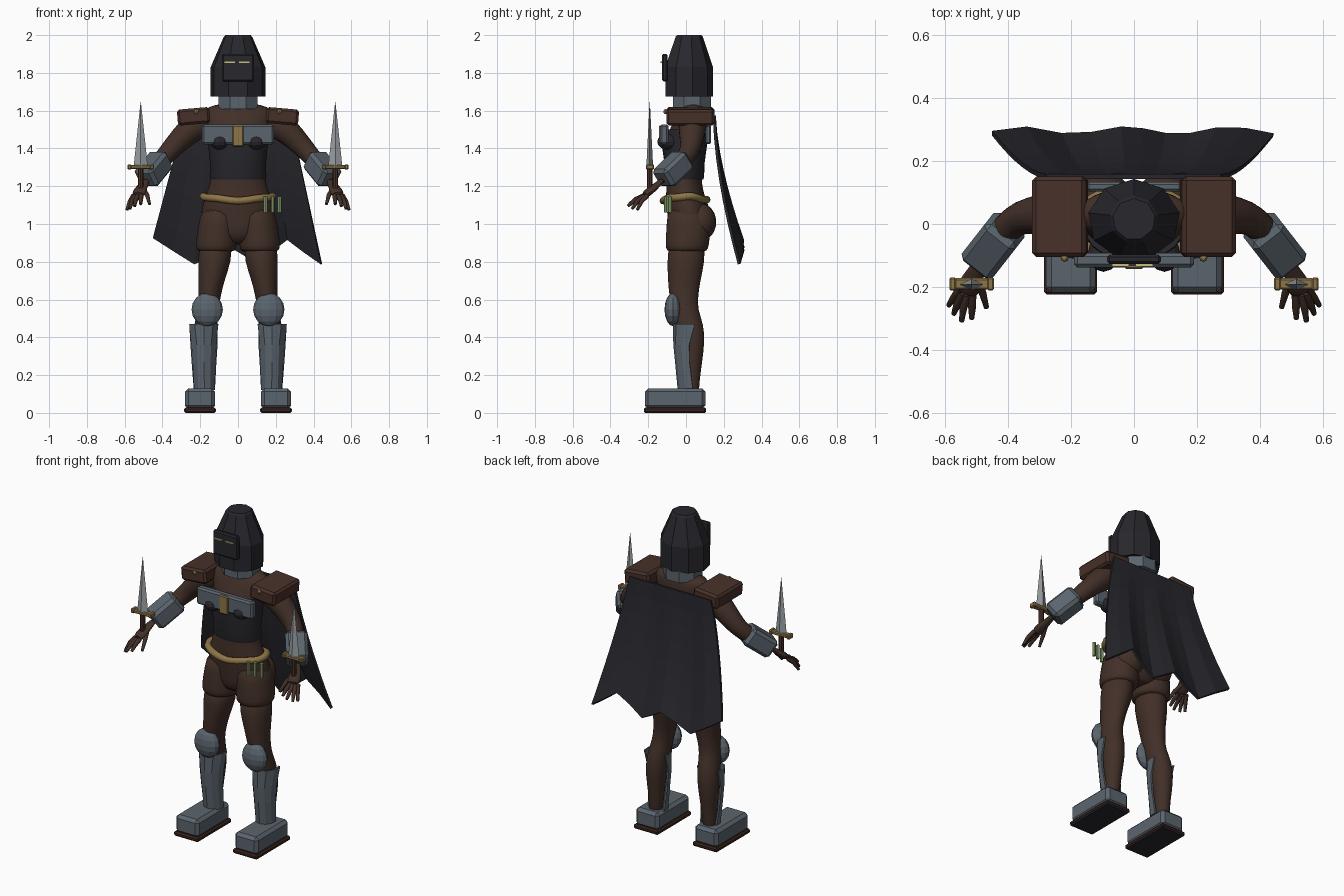
import bpy, bmesh
from math import sin, cos, pi, radians
from mathutils import Vector, Matrix

cube = bpy.data.objects.get("Cube")
if cube:
    bpy.data.objects.remove(cube)


def material(name, *rgb):
    m = bpy.data.materials.new(name)
    m.use_nodes = True
    m.diffuse_color = (*rgb, 1)
    m.node_tree.nodes["Principled BSDF"].inputs["Base Color"].default_value = (*rgb, 1)
    return m


dark = material("dark cloth", .020, .020, .026)
skin = material("brown skin", .054, .029, .021)
leather = material("brown leather", .064, .030, .022)
steel = material("grey steel", .105, .130, .155)
gold = material("gold", .27, .18, .065)
blade_mat = material("blade steel", .32, .34, .36)
green = material("green glass", .30, .43, .19)
glow = material("yellow glow", .60, .52, .20)
sole_mat = material("sole leather", .045, .018, .012)


def finish(name, bm, mat, mirror=False, smooth=False, bevel=0, subsurf=0, solid=0):
    bmesh.ops.recalc_face_normals(bm, faces=bm.faces[:])
    me = bpy.data.meshes.new(name)
    bm.to_mesh(me)
    bm.free()
    me.materials.append(mat)
    if smooth:
        me.polygons.foreach_set("use_smooth", [True] * len(me.polygons))
        me.set_sharp_from_angle(angle=radians(50))
    ob = bpy.data.objects.new(name, me)
    bpy.context.scene.collection.objects.link(ob)
    if solid:
        ob.modifiers.new("Thickness", "SOLIDIFY").thickness = solid
    if bevel:
        mod = ob.modifiers.new("Bevel", "BEVEL")
        mod.width, mod.segments = bevel, 1
    if subsurf:
        mod = ob.modifiers.new("Subdivide", "SUBSURF")
        mod.levels = mod.render_levels = subsurf
    if mirror:
        ob.modifiers.new("Mirror", "MIRROR")
    return ob


def skin_rings(bm, rings):
    rows = [[bm.verts.new(p) for p in r] for r in rings]
    n = len(rows[0])
    for a, b in zip(rows, rows[1:]):
        for i in range(n):
            bm.faces.new((a[i], a[(i + 1) % n], b[(i + 1) % n], b[i]))
    bm.faces.new(rows[0][::-1])
    bm.faces.new(rows[-1])


def loft(name, mat, sections, n=20, start=0, **kw):
    """Stack of ellipses: (z, centre x, centre y, radius x, radius y)."""
    bm = bmesh.new()
    angles = [start + 2 * pi * i / n for i in range(n)]
    skin_rings(bm, [[(cx + rx * cos(a), cy + ry * sin(a), z) for a in angles]
                    for z, cx, cy, rx, ry in sections])
    return finish(name, bm, mat, **kw)


def tube(name, mat, path, flat=1, n=12, **kw):
    """Round limb along (x, y, z, radius) points."""
    bm = bmesh.new()
    pts = [Vector(p[:3]) for p in path]
    rings = []
    for i, p in enumerate(pts):
        d = pts[min(i + 1, len(pts) - 1)] - pts[max(i - 1, 0)]
        q, r = d.to_track_quat("Z", "Y"), path[i][3]
        rings.append([p + q @ Vector((r * cos(2 * pi * k / n), r * flat * sin(2 * pi * k / n), 0))
                      for k in range(n)])
    skin_rings(bm, rings)
    return finish(name, bm, mat, smooth=True, **kw)


def box(name, mat, centre, size, rot=Matrix(), **kw):
    bm = bmesh.new()
    bmesh.ops.create_cube(bm, size=1, matrix=Matrix.Translation(centre) @ rot @ Matrix.Diagonal((*size, 1)))
    return finish(name, bm, mat, **kw)


def ball(name, mat, centre, radii, u=12, v=8, **kw):
    bm = bmesh.new()
    bmesh.ops.create_uvsphere(bm, u_segments=u, v_segments=v, radius=1,
                              matrix=Matrix.Translation(centre) @ Matrix.Diagonal((*radii, 1)))
    return finish(name, bm, mat, **kw)


soft = dict(smooth=True, subsurf=1)

# Body
loft("torso", skin, [(.89, 0, .02, .08, .08), (.95, 0, .02, .18, .115), (1.03, 0, .025, .205, .12),
                     (1.12, 0, .0, .187, .112), (1.2, 0, -.01, .15, .092), (1.3, 0, -.008, .14, .095),
                     (1.42, 0, -.005, .15, .11), (1.52, 0, .02, .17, .1), (1.6, 0, .035, .2, .08),
                     (1.64, 0, .04, .12, .06)], **soft)
ball("buttocks", skin, (.095, .075, 1.01), (.095, .085, .1), 20, 12, mirror=True, smooth=True)
loft("shorts_legs", skin, [(.852, .115, .005, .095, .1), (.865, .115, .005, .107, .113), (.91, .115, .008, .109, .118),
                           (1.0, .107, .015, .104, .118), (1.1, .09, .005, .1, .105)], mirror=True, **soft)
loft("legs", skin, [(.92, .117, .005, .09, .1), (.8, .124, 0, .09, .1), (.7, .14, -.01, .068, .087),
                    (.62, .15, -.012, .06, .077), (.55, .16, -.008, .056, .07), (.47, .17, .018, .062, .076),
                    (.38, .177, .034, .063, .066), (.28, .18, .032, .052, .056), (.16, .18, .03, .04, .04),
                    (.08, .19, .03, .04, .04)], mirror=True, **soft)
tube("arms", skin, [(.15, .035, 1.55, .075), (.23, .035, 1.52, .08), (.3, .03, 1.455, .066), (.36, .022, 1.39, .056),
                    (.4, -.005, 1.345, .05), (.45, -.07, 1.285, .045), (.495, -.135, 1.22, .03)],
     mirror=True, subsurf=1)

# Hands
tube("palms", skin, [(.485, -.12, 1.235, .025), (.5, -.15, 1.21, .027), (.52, -.19, 1.175, .04),
                     (.53, -.225, 1.15, .036)], flat=.55, mirror=True, subsurf=1)
for finger, base, mid, tip in (
        ("little", (.553, -.205, 1.15), (.572, -.235, 1.12), (.588, -.258, 1.075)),
        ("ring", (.545, -.22, 1.148), (.562, -.258, 1.12), (.572, -.285, 1.08)),
        ("middle", (.53, -.225, 1.148), (.542, -.27, 1.125), (.547, -.308, 1.095)),
        ("index", (.513, -.225, 1.15), (.514, -.268, 1.13), (.515, -.3, 1.105)),
        ("thumb", (.5, -.17, 1.185), (.48, -.22, 1.15), (.468, -.265, 1.105))):
    tube(finger + "_fingers", skin, [(*base, .013), (*mid, .012), (*tip, .008)], n=8, mirror=True)

# Hood, visor and collar
loft("hood", dark, [(1.675, 0, .013, .147, .13), (1.83, 0, .013, .147, .13), (1.99, 0, .015, .077, .075),
                    (2.0, 0, .015, .068, .066)], n=9, start=pi / 2)
box("visor", dark, (0, -.112, 1.828), (.17, .03, .146), bevel=.008)
for s, x in (("right", -.043), ("left", .033)):
    box(s + "_eye_slit", glow, (x, -.13, 1.856), (.055, .009, .008))
loft("neck_collar", steel, [(1.61, 0, .032, .113, .108), (1.68, 0, .032, .113, .108)], n=8, start=pi / 8)

# Chest clothing and armour
loft("corset", dark, [(1.235, 0, -.008, .146, .1), (1.25, 0, -.008, .15, .104), (1.32, 0, -.008, .148, .106),
                      (1.42, 0, -.008, .158, .12), (1.5, 0, .0, .162, .118)], smooth=True)
ball("corset_cups", dark, (.097, -.095, 1.435), (.05, .057, .042), mirror=True)
box("chest_plate", steel, (0, -.115, 1.474), (.38, .045, .105), bevel=.01)
box("back_plate", steel, (0, .118, 1.474), (.3, .03, .1), bevel=.008)
box("chest_clasp", gold, (0, -.132, 1.466), (.06, .022, .112), bevel=.005)

# Shoulder armour
tilt = Matrix.Rotation(radians(5), 4, "Y")
box("shoulder_pads", leather, (.235, .023, 1.57), (.172, .255, .085), tilt, bevel=.013, mirror=True)
ball("shoulder_studs", gold, (.22, -.108, 1.595), (.013, .012, .013), 8, 6, mirror=True)

# Forearm guards
axis = Vector((.09, -.115, -.11))
box("forearm_guards", steel, (.447, -.068, 1.29), (.125, .115, axis.length),
    axis.to_track_quat("Z", "Y").to_matrix().to_4x4(), bevel=.018, mirror=True)

# Daggers
loft("dagger_blades", blade_mat, [(1.3, .515, -.192, .038, .018), (1.645, .515, -.192, .001, .001)],
     n=4, mirror=True)
box("dagger_guards", gold, (.515, -.19, 1.302), (.11, .036, .022), bevel=.005, mirror=True)
for s, x in (("inner", .455), ("outer", .575)):
    box("dagger_guard_%s_ends" % s, gold, (x, -.19, 1.302), (.022, .042, .028), bevel=.005, mirror=True)
loft("dagger_grips", leather, [(1.19, .515, -.192, .015, .015), (1.3, .515, -.192, .015, .015)], n=8, mirror=True)

# Belt and vials
belt = bpy.data.curves.new("belt", "CURVE")
belt.dimensions, belt.bevel_depth, belt.bevel_resolution = "3D", .02, 2
spline = belt.splines.new("POLY")
spline.points.add(31)
spline.use_cyclic_u = True
for i, p in enumerate(spline.points):
    a = 2 * pi * i / 32
    p.co = (.184 * cos(a), .115 * sin(a) - .005, 1.136 + .01 * cos(2 * a) + .003 * sin(5 * a), 1)
spline.use_smooth = True
belt.materials.append(gold)
bpy.context.scene.collection.objects.link(bpy.data.objects.new("belt", belt))
for i, (x, y) in enumerate(((.146, -.107), (.184, -.095), (.22, -.085))):
    loft("vial_%d" % (i + 1), green, [(1.06, x, y, .01, .01), (1.145, x, y, .01, .01)], n=8)

# Knee pads and shin guards
ball("knee_pads", steel, (.163, -.068, .547), (.083, .046, .088), mirror=True)
bm = bmesh.new()
rows = []
for z, cx, cy, rx, ry, spread in ((.47, .181, .015, .08, .085, 112), (.36, .18, .01, .072, .077, 95),
                                  (.27, .18, .012, .066, .07, 95), (.12, .178, .02, .058, .064, 105)):
    rows.append([bm.verts.new((cx + rx * sin(a), cy - ry * cos(a), z))
                 for a in (radians(spread * k / 3) for k in range(-3, 4))])
for a, b in zip(rows, rows[1:]):
    for i in range(6):
        bm.faces.new((a[i], a[i + 1], b[i + 1], b[i]))
finish("shin_guards", bm, steel, mirror=True, solid=.01)

# Armoured shoes, with dark undersides
box("shoes", steel, (.201, -.058, .075), (.158, .32, .11), bevel=.018, mirror=True)
soles = box("soles", sole_mat, (.201, -.058, .014), (.168, .33, .028), bevel=.008, mirror=True)
soles.data.materials.append(dark)
for f in soles.data.polygons:
    f.material_index = int(f.normal.z < -.9)

# Cape with a ragged hem
hem = [(-.45, .93), (-.23, .79), (-.04, .88), (.1, .8), (.26, .92), (.445, .79)]


def hem_height(x):
    for (x0, z0), (x1, z1) in zip(hem, hem[1:]):
        if x <= x1:
            return z0 + (z1 - z0) * (x - x0) / (x1 - x0)
    return hem[-1][1]


columns = []
for (x0, _), (x1, _) in zip(hem, hem[1:]):
    columns += [x0, (x0 + x1) / 2]
columns.append(hem[-1][0])
bm = bmesh.new()
rows = []
for j in range(8):
    t = j / 7
    row = []
    for x in columns:
        y = .158 + .14 * t ** 1.6 + .012 * t * cos(x * 19 + .5)
        row.append(bm.verts.new((x * (.62 + .38 * t), y, 1.575 + (hem_height(x) - 1.575) * t)))
    rows.append(row)
for a, b in zip(rows, rows[1:]):
    for i in range(len(columns) - 1):
        bm.faces.new((a[i], a[i + 1], b[i + 1], b[i]))
finish("cape", bm, dark, solid=.015)
